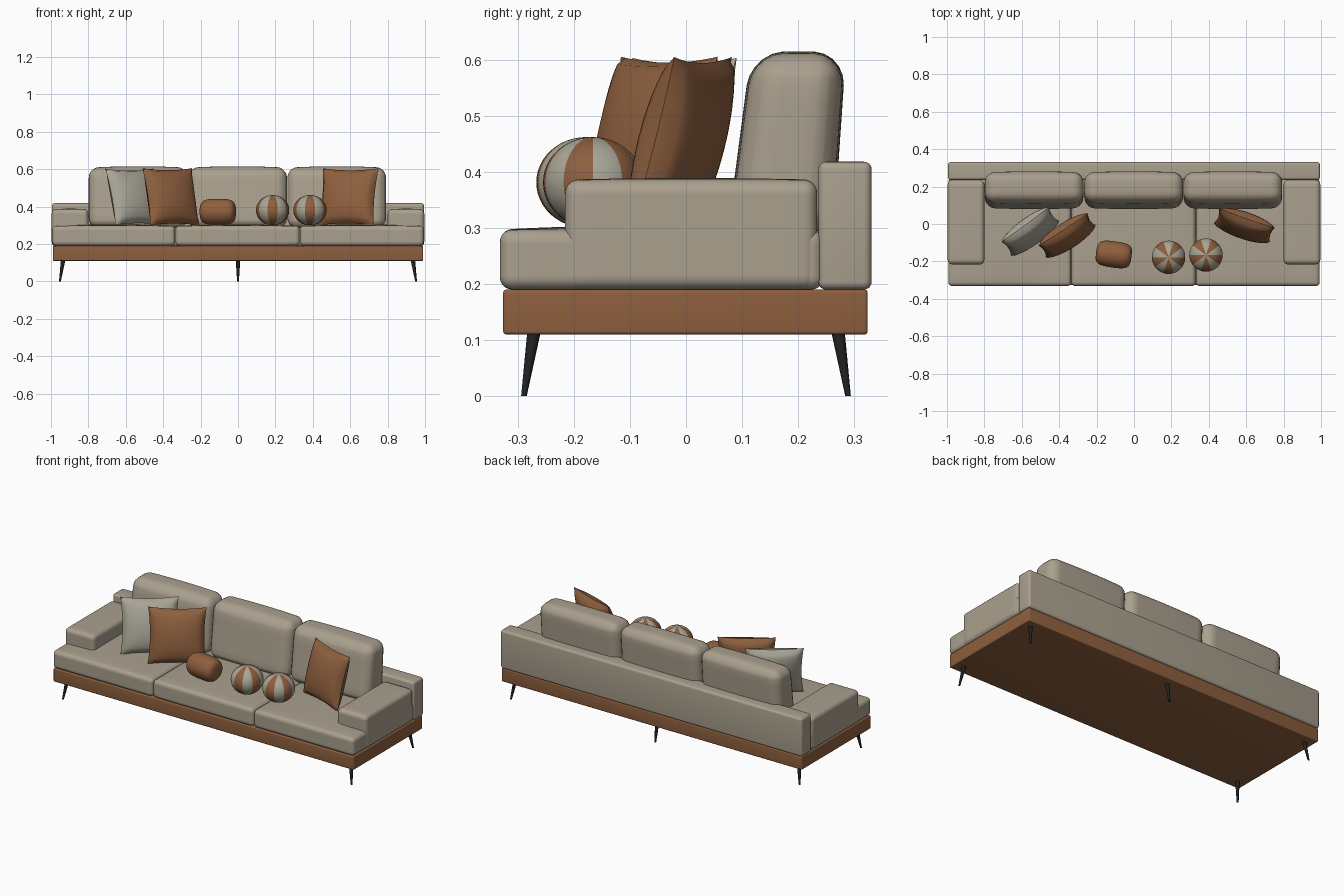
import bpy, bmesh, math
from mathutils import Matrix, Vector

if "Cube" in bpy.data.objects:
    bpy.data.objects.remove(bpy.data.objects["Cube"], do_unlink=True)


def material(name, rgb):
    m = bpy.data.materials.new(name)
    m.use_nodes = True
    m.diffuse_color = (*rgb, 1)
    m.node_tree.nodes["Principled BSDF"].inputs["Base Color"].default_value = (*rgb, 1)
    return m


beige = material("beige fabric", (0.40, 0.35, 0.27))
grey = material("pale grey fabric", (0.40, 0.38, 0.31))
brown = material("brown leather", (0.27, 0.115, 0.048))
black = material("black metal", (0.015, 0.015, 0.015))
parts = []


def finish(name, bm, *mats):
    bmesh.ops.recalc_face_normals(bm, faces=bm.faces)
    mesh = bpy.data.meshes.new(name)
    bm.to_mesh(mesh)
    bm.free()
    for m in mats:
        mesh.materials.append(m)
    ob = bpy.data.objects.new(name, mesh)
    bpy.context.collection.objects.link(ob)
    parts.append(ob)
    return ob


def rounded_box(name, xs, ys, zs, radius, mat, puff=0.0, shape=None):
    """Box between the given limits with round edges, an optional puffed top and reshaping."""
    lo, hi = Vector((xs[0], ys[0], zs[0])), Vector((xs[1], ys[1], zs[1]))
    size, mid = hi - lo, (lo + hi) / 2
    bm = bmesh.new()
    bmesh.ops.create_cube(bm, size=1)
    bmesh.ops.scale(bm, vec=size, verts=bm.verts)
    bmesh.ops.bevel(bm, geom=bm.edges[:], offset=radius, segments=5, profile=0.5, affect='EDGES')
    # extra cuts let the surface swell
    if puff or shape:
        for axis in range(3):
            for i in range(1, 8):
                normal = Vector([a == axis for a in range(3)])
                bmesh.ops.bisect_plane(bm, geom=bm.verts[:] + bm.edges[:] + bm.faces[:],
                                       plane_co=normal * size[axis] * (i / 8 - 0.5), plane_no=normal)
    for v in bm.verts:
        u, w, h = (2 * v.co[a] / size[a] for a in range(3))
        if h > 0:
            v.co.z += puff * h * (1 - u * u) * (1 - w * w)
        if shape:
            shape(v.co, u, w, h)
        v.co += mid
    return finish(name, bm, mat)


# Plinth, seats, arms and backrest
rounded_box("plinth", (-0.99, 0.99), (-0.326, 0.324), (0.11, 0.19), 0.006, brown)
for name, x0, x1 in (("right", -0.993, -0.336), ("middle", -0.334, 0.329), ("left", 0.331, 0.993)):
    rounded_box(name + "_seat_cushion", (x0, x1), (-0.332, 0.245), (0.19, 0.297), 0.022, beige, puff=0.008)
for side, sx in (("left", 1), ("right", -1)):
    rounded_box(side + "_arm", sorted((sx * 0.8, sx * 0.996)), (-0.216, 0.234), (0.19, 0.386), 0.024, beige, puff=0.003)
rounded_box("backrest", (-0.994, 0.994), (0.236, 0.331), (0.19, 0.418), 0.014, beige)


def lean_back(co, u, w, h):
    # tilt, thin the top and swell the faces
    co.y = co.y * (1 - 0.06 * h) + 0.1 * co.z + 0.006 * w * (1 - u * u)


for name, x0 in (("right", -0.798), ("middle", -0.266), ("left", 0.264)):
    rounded_box(name + "_back_cushion", (x0, x0 + 0.528), (0.1, 0.268), (0.285, 0.609), 0.055, beige, 0.006, lean_back)


def pillow(name, centre, turn, lean, mat, half=0.158, thick=0.062, n=20):
    bm = bmesh.new()
    for side in (1, -1):
        made = bmesh.ops.create_grid(bm, x_segments=n, y_segments=n, size=1)["verts"]
        for v in made:
            u, w = v.co.x, v.co.y
            bulge = max(0, (1 - u * u) * (1 - w * w)) ** 0.42
            v.co = (half * u * (1 - 0.07 * (1 - w * w)), side * thick * bulge,
                    half * w * (1 - 0.07 * (1 - u * u)))
    bmesh.ops.remove_doubles(bm, verts=bm.verts, dist=0.0005)
    ob = finish(name, bm, mat)
    ob.matrix_world = (Matrix.Translation(centre) @ Matrix.Rotation(math.radians(turn), 4, 'Z')
                       @ Matrix.Rotation(math.radians(-lean), 4, 'X'))


pillow("grey_pillow", (-0.555, -0.04, 0.452), 36, 17, grey)
pillow("brown_pillow_right", (-0.358, -0.062, 0.452), 33, 14, brown)
pillow("brown_pillow_left", (0.59, -0.008, 0.452), -19, 15, brown)


def lathe(name, profile, steps, *mats):
    """Spin (radius, height) points about z."""
    bm = bmesh.new()
    verts = [bm.verts.new((r, 0, z)) for r, z in profile]
    edges = [bm.edges.new(p) for p in zip(verts, verts[1:])]
    bmesh.ops.spin(bm, geom=verts + edges, cent=(0, 0, 0), axis=(0, 0, 1), angle=math.tau, steps=steps)
    bmesh.ops.remove_doubles(bm, verts=bm.verts, dist=0.0001)
    return finish(name, bm, *mats)


# Bolster lying on the seat
half_circle = [math.pi * i / 24 for i in range(25)]
bolster = lathe("bolster", [(0.07 * math.sin(a) ** 0.5, -0.095 * math.copysign(abs(math.cos(a)) ** 0.6, math.cos(a)))
                            for a in half_circle], 40, brown)
bolster.matrix_world = (Matrix.Translation((-0.108, -0.163, 0.372)) @ Matrix.Rotation(math.radians(-8), 4, 'Z')
                        @ Matrix.Rotation(math.pi / 2, 4, 'Y'))

# Striped ball cushions: alternate wedges by direction
WEDGES = 10
for name, x, y in (("right", 0.185, -0.178), ("left", 0.385, -0.166)):
    ball = lathe(name + "_ball_cushion", [(0.089 * math.sin(a), -0.081 * math.cos(a)) for a in half_circle],
                 WEDGES * 4, grey, brown)
    ball.location = (x, y, 0.381)
    for f in ball.data.polygons:
        angle = math.atan2(f.center.y, f.center.x) + math.pi / 2 + math.pi / WEDGES
        f.material_index = 1 - int(angle % math.tau / math.tau * WEDGES) % 2

# Tapered splayed legs, with one more at the middle of the back
for name, sx, sy in (("front_left", 1, -1), ("front_right", -1, -1), ("back_left", 1, 1),
                     ("back_right", -1, 1), ("back_middle", 0, 1)):
    bm = bmesh.new()
    bmesh.ops.create_cone(bm, cap_ends=True, segments=16, radius1=0.005, radius2=0.012, depth=0.115)
    for v in bm.verts:
        drop = 0.5 - v.co.z / 0.115
        v.co += Vector((sx * (0.935 + 0.017 * drop), sy * (0.271 + 0.018 * drop), 0.0575))
    finish(name + "_leg", bm, black)

bpy.ops.object.select_all(action='DESELECT')
for ob in parts:
    ob.select_set(True)
bpy.context.view_layer.objects.active = parts[0]
bpy.ops.object.shade_smooth_by_angle(angle=math.radians(40))
